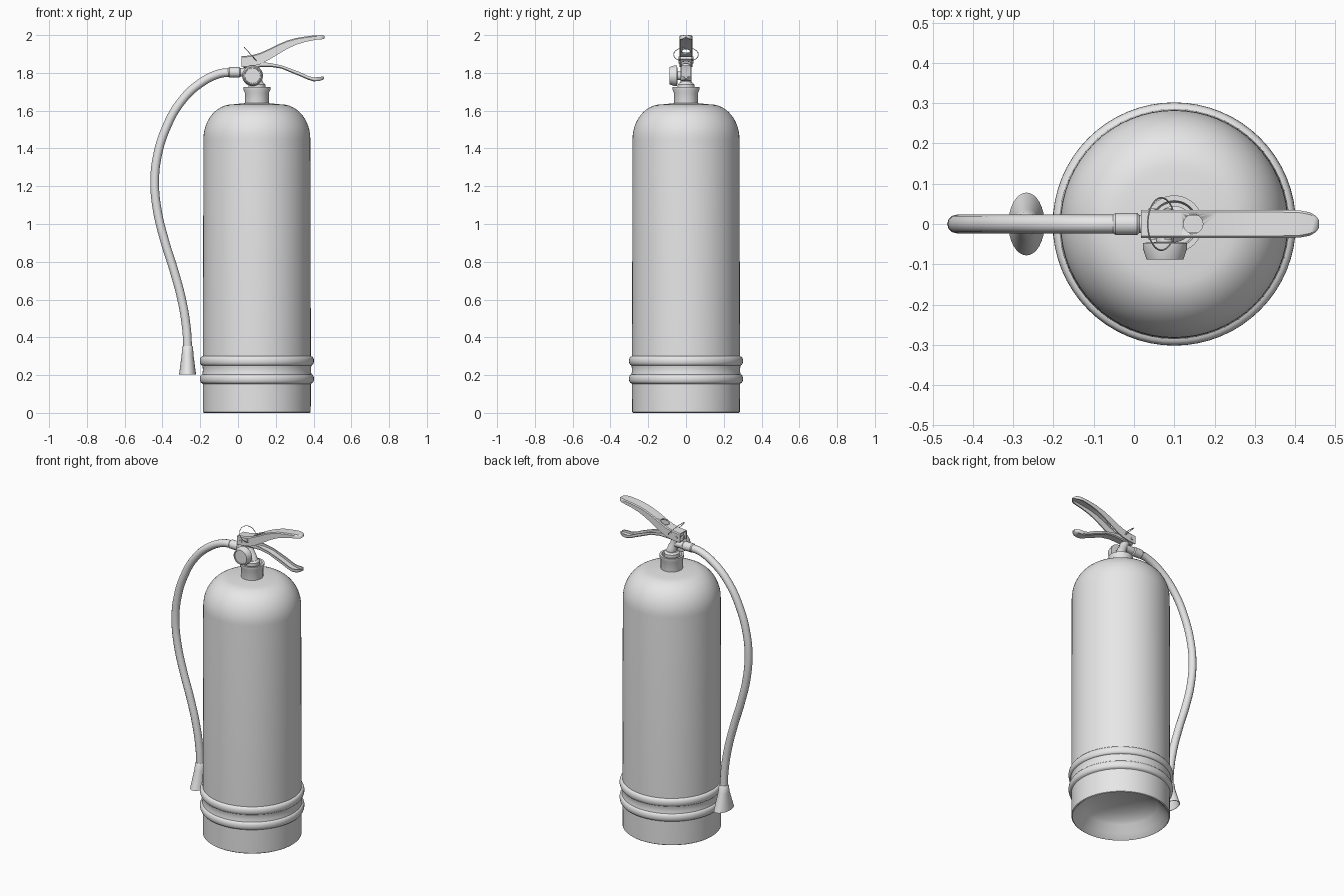
import bpy, bmesh, math
from mathutils import Vector

cube = bpy.data.objects.get("Cube")
if cube:
    bpy.data.objects.remove(cube, do_unlink=True)

grey = bpy.data.materials.new("plain_grey")
grey.use_nodes = True
GREY = (0.8, 0.8, 0.8, 1)
grey.diffuse_color = GREY
grey.node_tree.nodes["Principled BSDF"].inputs["Base Color"].default_value = GREY

CX = 0.1  # axis of the cylinder


def activate(ob):
    bpy.ops.object.select_all(action='DESELECT')
    ob.select_set(True)
    bpy.context.view_layer.objects.active = ob


def finish(ob, angle=35):
    if not ob.data.materials:
        ob.data.materials.append(grey)
    activate(ob)
    bpy.ops.object.shade_smooth_by_angle(angle=math.radians(angle))
    return ob


def loft(name, rings, angle=35):
    """Skin a closed surface over equal-sized rings of points, with end caps."""
    bm = bmesh.new()
    loops = [[bm.verts.new(p) for p in ring] for ring in rings]
    n = len(loops[0])
    for a, b in zip(loops, loops[1:]):
        for i in range(n):
            j = (i + 1) % n
            bm.faces.new((a[i], a[j], b[j], b[i]))
    bm.faces.new(loops[0])
    bm.faces.new(loops[-1])
    bmesh.ops.remove_doubles(bm, verts=bm.verts, dist=1e-5)
    bmesh.ops.recalc_face_normals(bm, faces=bm.faces)
    me = bpy.data.meshes.new(name)
    bm.to_mesh(me)
    bm.free()
    ob = bpy.data.objects.new(name, me)
    bpy.context.collection.objects.link(ob)
    return finish(ob, angle)


def revolve(name, profile, origin, direction=(0, 0, 1), sides=32):
    """Turn (radius, height) or (radius_x, height, radius_y) points about an axis."""
    turn = Vector((0, 0, 1)).rotation_difference(Vector(direction))
    rings = []
    for p in profile:
        rx, h, ry = p[0], p[1], p[-1] if len(p) == 3 else p[0]
        angles = [math.tau * i / sides for i in range(sides)]
        rings.append([turn @ Vector((rx * math.cos(a), ry * math.sin(a), h))
                      + Vector(origin) for a in angles])
    return loft(name, rings)


def channel(name, stations, opening):
    """Folded sheet lever along x; opening is -1 (down) or 1 (up)."""
    rings = []
    for x, top, low, w in stations:
        t = min(0.007, (top - low) * 0.4)
        back, lip = (top, low) if opening < 0 else (low, top)
        inner = back + opening * t
        half = [(w, lip), (w, back - opening * -t * 0.8), (w - t * 0.8, back)]
        inside = [(w - t, inner), (w - t, lip)]
        outline = ([(-y, z) for y, z in half] + half[::-1]
                   + inside[::-1] + [(-y, z) for y, z in inside])
        rings.append([(x, y, z) for y, z in outline])
    return loft(name, rings, 40)


# Cylinder with dished base and rounded shoulder
shoulder = [(0.13 + 0.153 * math.cos(a), 1.45 + 0.183 * math.sin(a))
            for a in (math.pi / 2 * i / 12 for i in range(13))]
revolve("cylinder_body",
        [(0, 0.13), (0.08, 0.125), (0.15, 0.11), (0.2, 0.085), (0.215, 0.07),
         (0.25, 0.03), (0.272, 0.006), (0.28, 0), (0.285, 0.004), (0.286, 0.2)]
        + shoulder + [(0.06, 1.64), (0, 1.64)], (CX, 0, 0), sides=64)

# Base band with two rolled ridges
band = [(0.284, 0.152)]
for centre in (0.18, 0.275):
    for i in range(9):
        a = math.pi * (i / 8 - 0.5)
        band.append((0.289 + 0.013 * math.cos(a), centre + 0.024 * math.sin(a)))
    if centre < 0.2:
        band += [(0.287, 0.216), (0.286, 0.228), (0.287, 0.24)]
band.append((0.282, 0.302))
revolve("base_band", band, (CX, 0, 0), sides=64)

# Neck with recessed collar
revolve("neck", [(0.064, 1.62), (0.064, 1.695), (0.071, 1.71), (0.071, 1.726),
                 (0.058, 1.726), (0.054, 1.705), (0, 1.705)], (CX, 0, 0), sides=40)
revolve("neck_nut", [(0.045, 1.7), (0.045, 1.738), (0.034, 1.748), (0, 1.748)],
        (CX, 0, 0))

# Leaning valve, hose outlet and pressure gauge
lean = Vector((-0.05, 0, 0.12)).normalized()
revolve("valve_stem", [(0.028, 0), (0.028, 0.06), (0.025, 0.065), (0.025, 0.13)],
        (0.115, 0, 1.72), lean)
revolve("hose_outlet", [(0.022, 0), (0.027, 0.006), (0.027, 0.06), (0.022, 0.066),
                        (0.022, 0.14)], (-0.052, 0, 1.803), (1, 0, 0))
revolve("pressure_gauge",
        [(0.022, 0), (0.022, 0.045), (0.055, 0.047), (0.055, 0.06), (0.046, 0.088),
         (0.041, 0.088), (0.04, 0.083), (0, 0.083)],
        (0.077, 0, 1.785), (0, -1, 0), 40)

# Levers
upper = channel("carry_handle", [
    (0.018, 1.888, 1.832, 0.035), (0.07, 1.893, 1.835, 0.035),
    (0.115, 1.905, 1.845, 0.035), (0.16, 1.925, 1.867, 0.035),
    (0.21, 1.95, 1.897, 0.035), (0.26, 1.971, 1.927, 0.035),
    (0.31, 1.985, 1.95, 0.035), (0.36, 1.993, 1.965, 0.035),
    (0.41, 1.999, 1.975, 0.034), (0.437, 2.0, 1.977, 0.029),
    (0.452, 1.998, 1.979, 0.02), (0.459, 1.994, 1.983, 0.01)], -1)
channel("squeeze_lever", [
    (0.03, 1.852, 1.825, 0.027), (0.12, 1.858, 1.83, 0.027),
    (0.17, 1.852, 1.832, 0.029), (0.23, 1.84, 1.823, 0.03),
    (0.28, 1.822, 1.802, 0.03), (0.33, 1.803, 1.782, 0.03),
    (0.37, 1.784, 1.764, 0.03), (0.4, 1.776, 1.755, 0.03),
    (0.43, 1.778, 1.757, 0.028), (0.448, 1.781, 1.763, 0.018),
    (0.456, 1.779, 1.768, 0.01)], 1)

# Round hole through the handle
cutter = revolve("hole_cutter", [(0.024, 1.8), (0.024, 2.0)], (0.147, 0, 0))
cutter.hide_render = True
cut = upper.modifiers.new("hole", 'BOOLEAN')
cut.object = cutter
cut.solver = 'EXACT'
activate(upper)
bpy.ops.object.modifier_apply(modifier=cut.name)
bpy.data.objects.remove(cutter, do_unlink=True)

# Pins and pull ring
for name, x, z in (("pivot_pin", 0.045, 1.858), ("safety_pin", 0.085, 1.878)):
    revolve(name, [(0.009, -0.039), (0.009, 0.039)], (x, 0, z), (0, 1, 0), 16)
bpy.ops.mesh.primitive_torus_add(
    location=(0.068, 0, 1.897), rotation=(0, math.radians(48), 0),
    major_radius=0.065, minor_radius=0.002, major_segments=48, minor_segments=8)
ring = bpy.context.object
ring.name = "pull_ring"
ring.scale.x = 0.78
finish(ring)

# Hose
path = [(-0.04, 1.803), (-0.1, 1.795), (-0.2, 1.745), (-0.3, 1.65), (-0.38, 1.51),
        (-0.427, 1.36), (-0.441, 1.22), (-0.427, 1.07), (-0.388, 0.91),
        (-0.338, 0.75), (-0.298, 0.6), (-0.273, 0.45), (-0.266, 0.34)]
curve = bpy.data.curves.new("hose", 'CURVE')
curve.dimensions = '3D'
curve.bevel_depth = 0.023
curve.bevel_resolution = 4
curve.resolution_u = 6
curve.use_fill_caps = True
spline = curve.splines.new('BEZIER')
spline.bezier_points.add(len(path) - 1)
for point, (x, z) in zip(spline.bezier_points, path):
    point.co = (x, 0, z)
    point.handle_left_type = point.handle_right_type = 'AUTO'
hose = bpy.data.objects.new("hose", curve)
bpy.context.collection.objects.link(hose)
activate(hose)
bpy.ops.object.convert(target='MESH')
finish(bpy.context.object)

# Flared nozzle, hollow at the mouth
revolve("nozzle", [(0.024, 0.355), (0.029, 0.348), (0.031, 0.31, 0.037),
                   (0.045, 0.203, 0.078), (0.042, 0.203, 0.074),
                   (0.024, 0.31, 0.03), (0, 0.31)], (-0.267, 0, 0))
